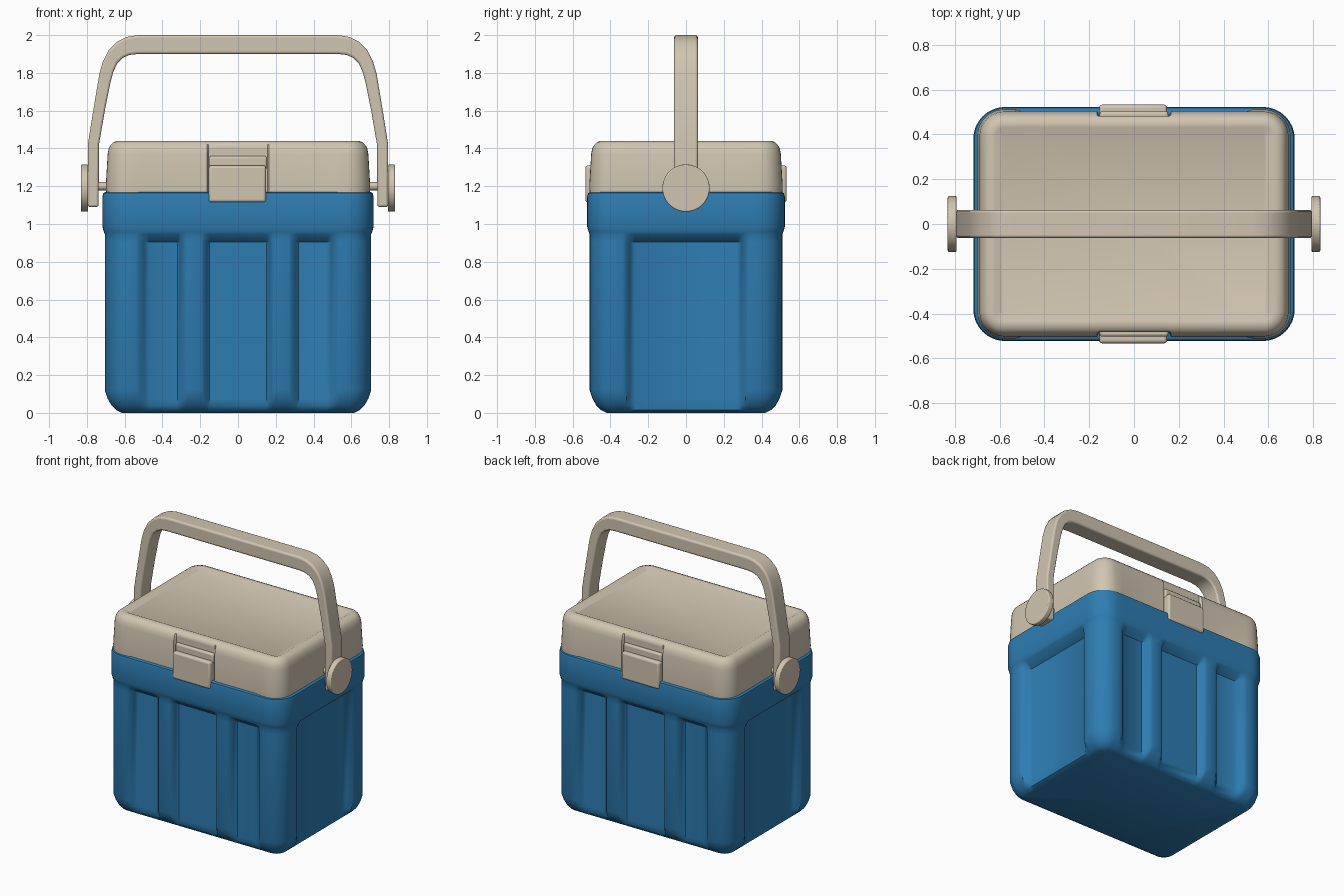
import bpy, bmesh, math
from mathutils import Vector, Matrix

if "Cube" in bpy.data.objects:
    bpy.data.objects.remove(bpy.data.objects["Cube"])


def material(name, rgb):
    m = bpy.data.materials.new(name)
    m.diffuse_color = (*rgb, 1)
    m.use_nodes = True
    m.node_tree.nodes["Principled BSDF"].inputs["Base Color"].default_value = m.diffuse_color
    return m


BLUE = material("blue_plastic", (0.027, 0.205, 0.45))
BEIGE = material("beige_plastic", (0.64, 0.56, 0.44))


def finish(name, bm, mat, bevel=0.0):
    bmesh.ops.recalc_face_normals(bm, faces=bm.faces)
    me = bpy.data.meshes.new(name)
    bm.to_mesh(me)
    bm.free()
    me.materials.append(mat)
    ob = bpy.data.objects.new(name, me)
    bpy.context.collection.objects.link(ob)
    if bevel:
        mod = ob.modifiers.new("round_edges", "BEVEL")
        mod.width, mod.segments, mod.limit_method = bevel, 3, "ANGLE"
        mod.angle_limit = math.radians(40)
    bpy.ops.object.select_all(action="DESELECT")
    ob.select_set(True)
    bpy.context.view_layer.objects.active = ob
    bpy.ops.object.shade_smooth_by_angle(angle=math.radians(40))
    return ob


def outline(hx, hy, r, front, side, seg=8):
    """Rounded rectangle as (point, outward normal, recess depth)."""
    pts = []
    for k in range(4):
        d = Vector((round(math.cos(k * math.pi / 2)), round(math.sin(k * math.pi / 2))))
        n = Vector((d.y, -d.x))
        L, W, stops = (hx, hy, front) if k % 2 == 0 else (hy, hx, side)
        for u, dep in [(-u, dep) for u, dep in reversed(stops)] + stops:
            pts.append((d * u + n * W, n, dep))
        c = d * (L - r) + n * (W - r)
        for i in range(seg + 1):
            a = i * math.pi / 2 / seg
            nn = n * math.cos(a) + d * math.sin(a)
            pts.append((c + nn * r, nn, 0.0))
    return pts


def loft(name, pts, levels, mat):
    """Stack rings of the outline: (height, inset, recesses on or off)."""
    bm = bmesh.new()
    rings = []
    for z, t, on in levels:
        ring = []
        for p, n, dep in pts:
            q = p - n * (max(dep, t) if on else t)
            ring.append(bm.verts.new((q.x, q.y, z)))
        rings.append(ring)
    m = len(pts)
    for a, b in zip(rings, rings[1:]):
        for i in range(m):
            j = (i + 1) % m
            bm.faces.new((a[i], a[j], b[j], b[i]))
    bm.faces.new(rings[0][::-1])
    bm.faces.new(rings[-1])
    return finish(name, bm, mat)


def box(name, lo, hi, mat, bevel):
    bm = bmesh.new()
    lo, hi = Vector(lo), Vector(hi)
    bmesh.ops.create_cube(bm, size=1, matrix=Matrix.Translation((lo + hi) / 2)
                          @ Matrix.Diagonal((*(hi - lo), 1)))
    return finish(name, bm, mat, bevel)


def disc(name, x0, x1, z, r, mat, bevel=0.0):
    bm = bmesh.new()
    mtx = Matrix.Translation(((x0 + x1) / 2, 0, z)) @ Matrix.Rotation(math.pi / 2, 4, "Y")
    bmesh.ops.create_cone(bm, cap_ends=True, segments=48, radius1=r, radius2=r,
                          depth=abs(x1 - x0), matrix=mtx)
    return finish(name, bm, mat, bevel)


# Body with corner posts, ribs and recessed panels
D = 0.05
body = outline(0.705, 0.51, 0.13,
               [(0.15, D), (0.165, D * 0.7), (0.18, 0.008), (0.195, 0), (0.27, 0),
                (0.285, 0.008), (0.305, D * 0.7), (0.32, D), (0.47, D),
                (0.495, D * 0.7), (0.52, 0.008), (0.54, 0)],
               [(0.27, 0.06), (0.295, 0.045), (0.315, 0.01), (0.335, 0)])
loft("body", body,
     [(0, 0.09, 1), (0.015, 0.06, 1), (0.04, 0.035, 1), (0.075, 0.015, 1), (0.12, 0, 1),
      (0.905, 0, 1), (0.945, 0, 0), (0.96, -0.006, 0), (0.985, -0.013, 0),
      (1.145, -0.013, 0), (1.163, -0.008, 0), (1.17, 0.004, 0)], BLUE)

# Lid with latch bays and a shallow top panel
lid = outline(0.70, 0.512, 0.12,
              [(0.155, 0.03), (0.165, 0.008), (0.5, 0.008), (0.53, 0)], [(0.3, 0)])
loft("lid", lid,
     [(1.165, 0.002, 1), (1.2, 0, 1), (1.37, 0.01, 1), (1.4, 0.016, 1), (1.42, 0.027, 1),
      (1.433, 0.04, 1), (1.44, 0.06, 1), (1.44, 0.08, 1), (1.427, 0.108, 1)], BEIGE)

# Latches front and back
for s, word in ((-1, "front"), (1, "back")):
    y0, y1 = sorted((s * 0.47, s * 0.533))
    box(word + "_latch", (-0.155, y0, 1.115), (0.148, y1, 1.31), BEIGE, 0.014)
    y0, y1 = sorted((s * 0.46, s * 0.503))
    box(word + "_latch_hinge", (-0.153, y0, 1.29), (0.153, y1, 1.36), BEIGE, 0.012)

# Handle: one arch profile, mirrored and given width
outer = [(0.795, 1.09), (0.795, 1.42), (0.765, 1.61), (0.735, 1.79), (0.715, 1.86),
         (0.685, 1.92), (0.64, 1.965), (0.59, 1.99), (0.53, 2.0)]
inner = [(0.738, 1.09), (0.736, 1.42), (0.705, 1.6), (0.675, 1.75), (0.66, 1.805),
         (0.64, 1.85), (0.61, 1.88), (0.575, 1.895), (0.53, 1.9)]
prof = [(o, i) for o, i in zip(outer, inner)]
prof += [((-o[0], o[1]), (-i[0], i[1])) for o, i in reversed(prof)]
bm = bmesh.new()
rows = [[bm.verts.new((p[0], y, p[1])) for p, y in
         ((o, -0.063), (o, 0.063), (i, 0.063), (i, -0.063))] for o, i in prof]
for a, b in zip(rows, rows[1:]):
    for k in range(4):
        bm.faces.new((a[k], a[(k + 1) % 4], b[(k + 1) % 4], b[k]))
bm.faces.new(rows[0])
bm.faces.new(rows[-1])
finish("handle", bm, BEIGE, 0.012)

# Pivot caps and pins
for s, word in ((-1, "left"), (1, "right")):
    disc(word + "_pivot_cap", s * 0.793, s * 0.832, 1.19, 0.125, BEIGE, 0.006)
    disc(word + "_pivot_pin", s * 0.68, s * 0.8, 1.2, 0.022, BEIGE)
